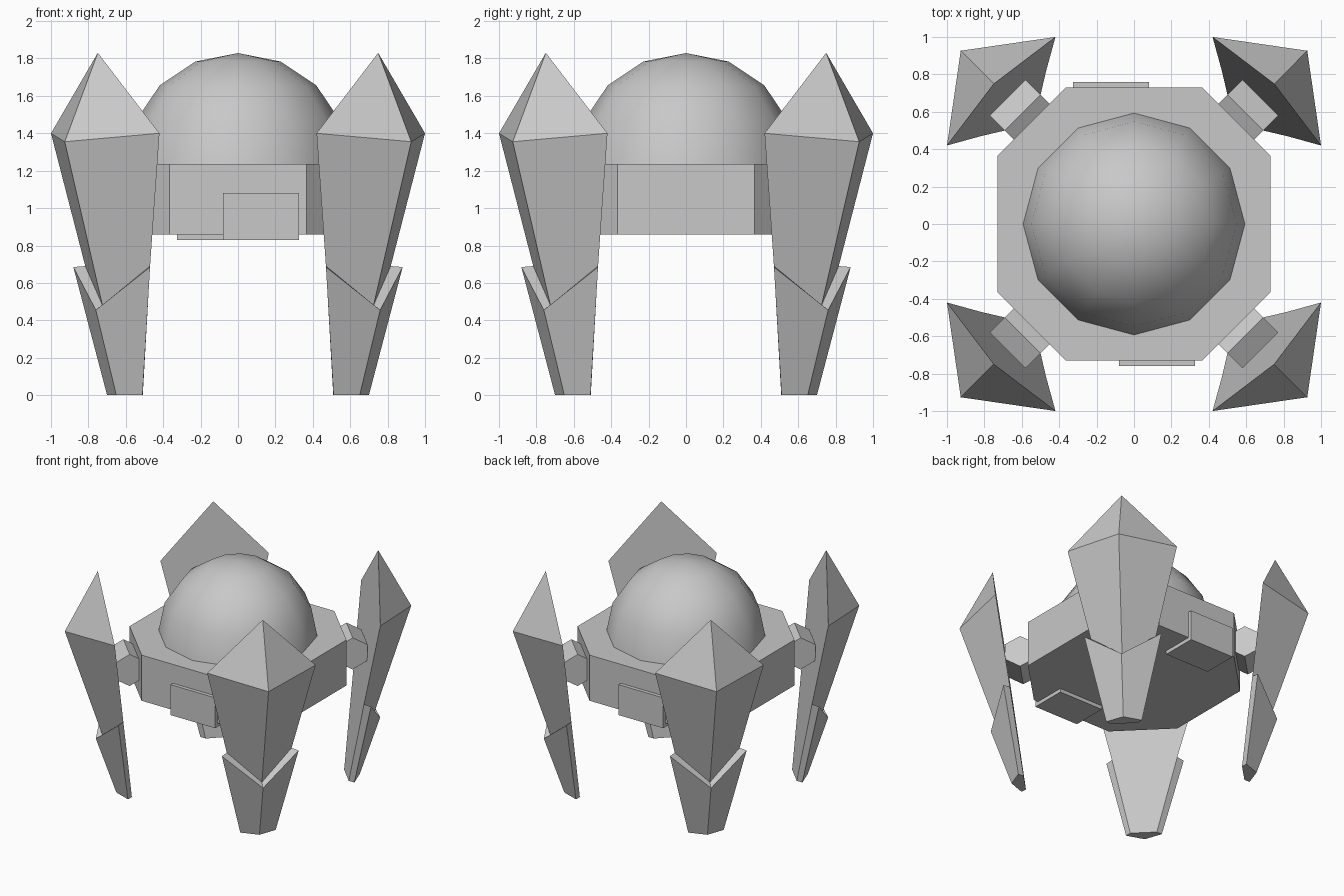
import bpy, bmesh, math
from mathutils import Matrix, Vector

if "Cube" in bpy.data.objects:
    bpy.data.objects.remove(bpy.data.objects["Cube"])

grey = bpy.data.materials.new("hull_grey")
grey.diffuse_color = (0.58, 0.58, 0.58, 1)
grey.use_nodes = True
grey.node_tree.nodes["Principled BSDF"].inputs["Base Color"].default_value = grey.diffuse_color


def add_object(name, bm, angle=0.0):
    """Turn a bmesh into an object, optionally spun around z."""
    bmesh.ops.recalc_face_normals(bm, faces=bm.faces)
    mesh = bpy.data.meshes.new(name)
    bm.to_mesh(mesh)
    bm.free()
    mesh.materials.append(grey)
    obj = bpy.data.objects.new(name, mesh)
    obj.rotation_euler.z = angle
    bpy.context.collection.objects.link(obj)
    return obj


def prism(loop, offset):
    """Closed prism: a polygon swept along an offset."""
    bm = bmesh.new()
    face = bm.faces.new([bm.verts.new(p) for p in loop])
    ext = bmesh.ops.extrude_face_region(bm, geom=[face], use_keep_orig=True)
    verts = [g for g in ext["geom"] if isinstance(g, bmesh.types.BMVert)]
    bmesh.ops.translate(bm, verts=verts, vec=Vector(offset))
    return bm


# Octagonal body
A, C = 0.73, 0.365
octagon = [(A, -C), (A, C), (C, A), (-C, A), (-A, C), (-A, -C), (-C, -A), (C, -A)]
add_object("body", prism([(x, y, 0.86) for x, y in octagon], (0, 0, 0.375)))

# Smooth twelve-sided dome, lower half cut away
bm = bmesh.new()
bmesh.ops.create_uvsphere(bm, u_segments=12, v_segments=8, radius=0.593)
bmesh.ops.delete(bm, geom=[v for v in bm.verts if v.co.z < -0.01], context="VERTS")
bmesh.ops.translate(bm, verts=bm.verts, vec=(0, 0, 1.236))
for f in bm.faces:
    f.smooth = True
add_object("dome", bm)

# Boxes set into the front and back lower edges
for name, angle in (("front_box", 0), ("back_box", math.pi)):
    loop = [(-0.08, -0.76, 0.83), (0.325, -0.76, 0.83),
            (0.325, -0.76, 1.08), (-0.08, -0.76, 1.08)]
    add_object(name, prism(loop, (0, 0.29, 0)), angle)


# Leg: x is outward, y is sideways; faces listed for one side, then mirrored
def leg():
    centre = {"peak": (1.06, 1.83), "outer": (1.31, 1.355), "tip": (1.025, 0.48),
              "shin": (1.075, 0.455), "toe": (0.92, 0.0)}
    side = {"wing": (1.004, 0.41, 1.40), "waist": (0.91, 0.245, 0.69),
            "knee": (0.955, 0.29, 0.685), "foot": (0.856, 0.134, 0.0),
            "heel": (0.82, 0.10, 0.0)}
    bm = bmesh.new()
    mid = {k: bm.verts.new((r, 0, z)) for k, (r, z) in centre.items()}
    halves = []
    for s in (1, -1):
        v = {k: bm.verts.new((r, s * t, z)) for k, (r, t, z) in side.items()}
        halves.append(v)
        v = {**mid, **v}
        for names in ("peak wing outer", "wing waist tip outer", "waist knee shin tip",
                      "knee foot toe shin", "waist heel foot knee"):
            bm.faces.new([v[n] for n in names.split()])
    p, q = halves
    # flat inner face and sole
    bm.faces.new([mid["peak"], p["wing"], p["waist"], p["heel"],
                  q["heel"], q["waist"], q["wing"]])
    bm.faces.new([mid["toe"], p["foot"], p["heel"], q["heel"], q["foot"]])
    return bm


# Four legs on the diagonals, each held by a hexagonal joint
corners = ("back_right", "back_left", "front_left", "front_right")
for i, corner in enumerate(corners):
    angle = math.radians(45 + 90 * i)
    add_object(corner + "_leg", leg(), angle)
    hexagon = [(0.843 + 0.13 * math.sin(k * math.pi / 3), -0.136,
                1.06 + 0.13 * math.cos(k * math.pi / 3)) for k in range(6)]
    add_object(corner + "_joint", prism(hexagon, (0, 0.272, 0)), angle)
